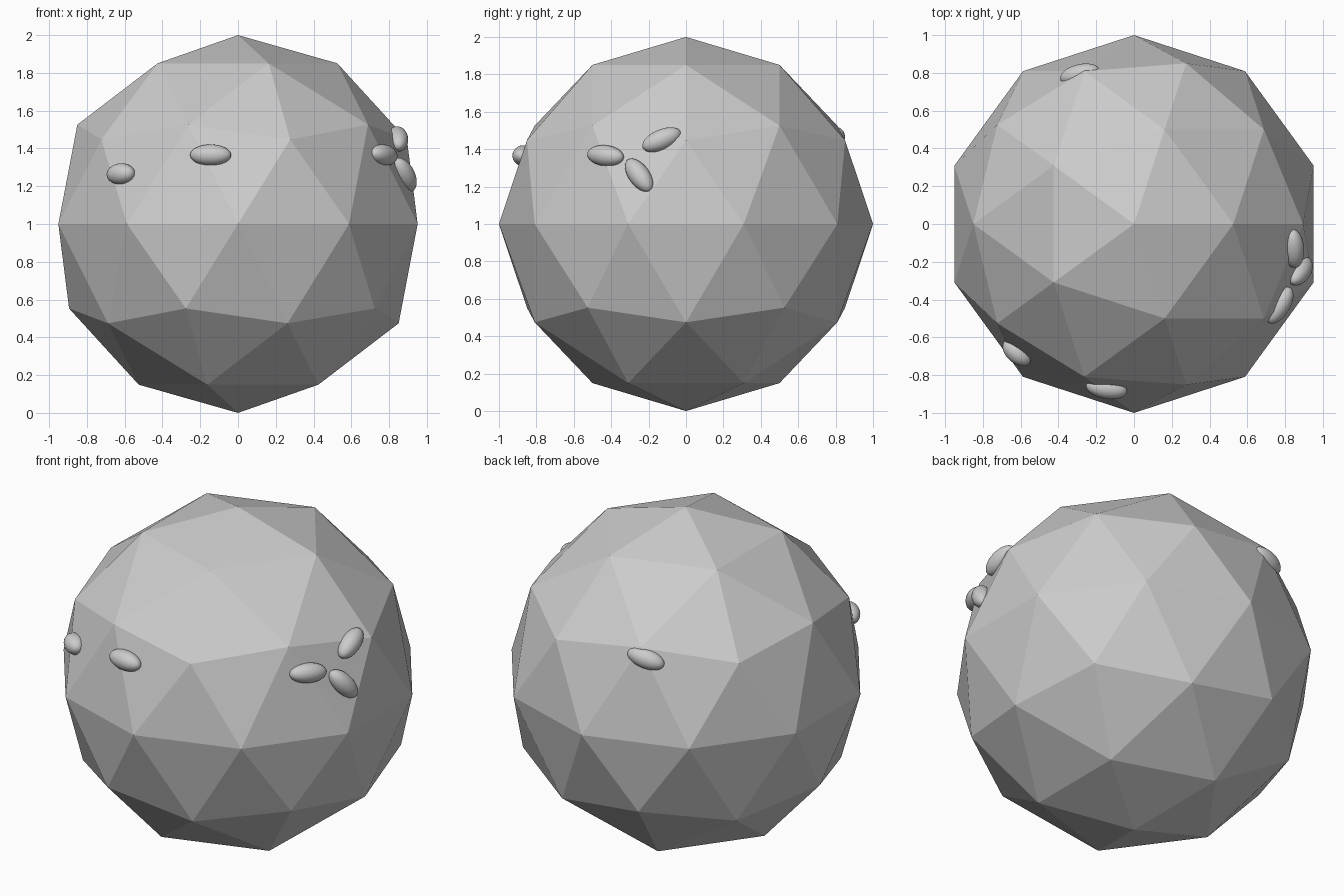
import bpy
from mathutils import Vector, Matrix

if "Cube" in bpy.data.objects:
    bpy.data.objects.remove(bpy.data.objects["Cube"])

CENTRE = Vector((0, 0, 1))

# Faceted body
bpy.ops.mesh.primitive_ico_sphere_add(subdivisions=2, radius=1, location=CENTRE)
bpy.context.object.name = "faceted_body"


def add_pebble(name, pos, direction, length=0.11, width=0.056):
    """Smooth ellipsoid half sunk in the body, long axis along the surface."""
    normal = (Vector(pos) - CENTRE).normalized()
    d = Vector(direction)
    along = (d - normal * d.dot(normal)).normalized()
    side = normal.cross(along)
    bpy.ops.mesh.primitive_uv_sphere_add(segments=32, ring_count=16, radius=1)
    ob = bpy.context.object
    ob.name = name
    rot = Matrix((along, side, normal)).transposed().to_4x4()
    ob.matrix_world = (Matrix.Translation(pos) @ rot
                       @ Matrix.Diagonal((length, width, width, 1)))
    bpy.ops.object.shade_smooth()


# Front pebbles
add_pebble("front_pebble", (-0.145, -0.87, 1.365), (1, 0, -0.07))
add_pebble("front_left_pebble", (-0.62, -0.68, 1.265), (0.71, -0.65, 0.05), 0.088)

# Cluster of three on the right
add_pebble("right_pebble_front", (0.77, -0.43, 1.365), (0.55, 0.83, -0.08))
add_pebble("right_pebble_low", (0.88, -0.25, 1.26), (0.3, 0.5, -0.68))
add_pebble("right_pebble_high", (0.845, -0.13, 1.45), (0, 0.9, 0.42))

# Back pebble
add_pebble("back_pebble", (-0.285, 0.79, 1.46), (-1, -0.25, -0.25))
